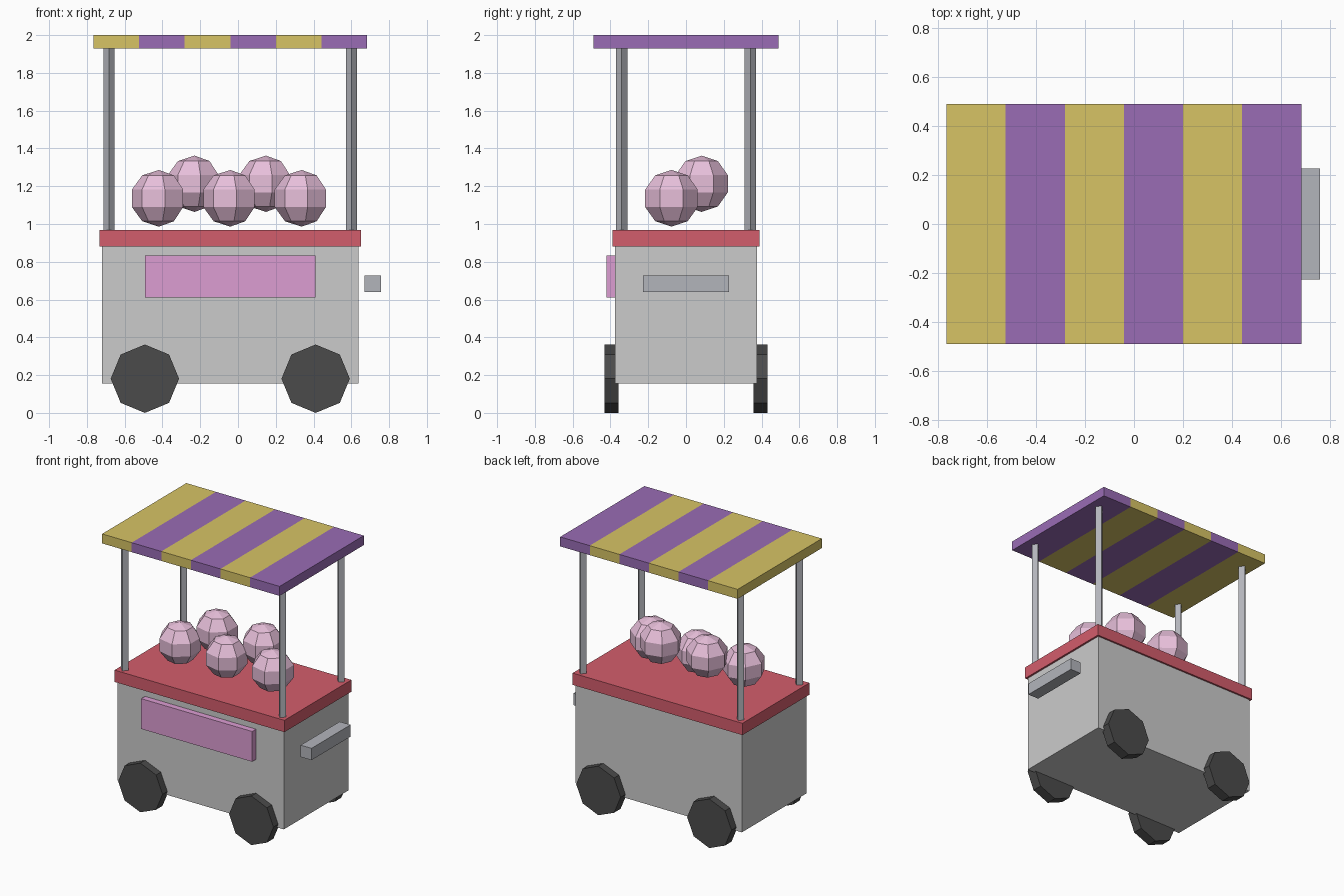
import bpy, bmesh
from math import pi, atan2
from mathutils import Matrix, Vector

if "Cube" in bpy.data.objects:
    bpy.data.objects.remove(bpy.data.objects["Cube"])


def material(name, rgb):
    m = bpy.data.materials.new(name)
    m.diffuse_color = (*rgb, 1)
    m.use_nodes = True
    m.node_tree.nodes["Principled BSDF"].inputs["Base Color"].default_value = m.diffuse_color
    return m


yellow = material("yellow", (0.68, 0.55, 0.13))
purple = material("purple", (0.32, 0.15, 0.46))
red = material("red", (0.65, 0.11, 0.15))
pink = material("pink", (0.72, 0.34, 0.65))
floss = material("floss_pink", (0.80, 0.52, 0.70))
dark = material("rubber", (0.07, 0.07, 0.07))
steel = material("steel", (0.45, 0.46, 0.50))


def finish(name, bm, loc, mat):
    bmesh.ops.recalc_face_normals(bm, faces=bm.faces)
    me = bpy.data.meshes.new(name)
    bm.to_mesh(me)
    bm.free()
    if mat:
        me.materials.append(mat)
    ob = bpy.data.objects.new(name, me)
    ob.location = loc
    bpy.context.collection.objects.link(ob)
    return ob


def box(name, lo, hi, mat=None):
    lo, hi = Vector(lo), Vector(hi)
    bm = bmesh.new()
    bmesh.ops.create_cube(bm, size=1)
    bmesh.ops.scale(bm, vec=hi - lo, verts=bm.verts)
    return finish(name, bm, (lo + hi) / 2, mat)


def cylinder(name, sides, radius, depth, loc, mat=None, along_y=False):
    bm = bmesh.new()
    rot = Matrix.Rotation(pi / 2, 4, 'X') if along_y else Matrix()
    bmesh.ops.create_cone(bm, cap_ends=True, segments=sides, radius1=radius,
                          radius2=radius, depth=depth, matrix=rot)
    return finish(name, bm, loc, mat)


def ball(name, radius, loc, mat):
    bm = bmesh.new()
    bmesh.ops.create_uvsphere(bm, u_segments=7, v_segments=5, radius=radius)
    # turn one column of corners to face -x
    v = max(bm.verts, key=lambda p: p.co.xy.length)
    turn = Matrix.Rotation(pi - atan2(v.co.y, v.co.x), 3, 'Z')
    bmesh.ops.rotate(bm, cent=(0, 0, 0), matrix=turn, verts=bm.verts)
    return finish(name, bm, loc, mat)


CX = -0.041  # middle of the cart

# Body, counter, front panel and push handle
box("cart_body", (CX - 0.678, -0.377, 0.155), (CX + 0.678, 0.377, 0.88))
box("counter", (CX - 0.692, -0.39, 0.88), (CX + 0.692, 0.39, 0.967), red)
box("front_panel", (CX - 0.452, -0.422, 0.61), (CX + 0.452, -0.375, 0.833), pink)
box("push_handle", (0.67, -0.227, 0.64), (0.758, 0.227, 0.727), steel)

# Wheels and canopy posts at the four corners
for sx in (-1, 1):
    for sy in (-1, 1):
        cylinder("wheel", 8, 0.181, 0.075, (CX + sx * 0.452, sy * 0.395, 0.181), dark, True)
        cylinder("canopy_post", 4, 0.03, 0.97, (CX + sx * 0.642, sy * 0.341, 1.448), steel)

# Striped canopy
w = 0.241
for i in range(6):
    x = CX + (i - 3) * w
    box("canopy_stripe", (x, -0.49, 1.93), (x + w, 0.49, 2.0), purple if i % 2 else yellow)

# Candy floss: three in the front row, two behind
for dx in (-0.378, 0, 0.378):
    ball("floss_front", 0.15, (CX + dx, -0.077, 1.136), floss)
for dx in (-0.189, 0.189):
    ball("floss_back", 0.149, (CX + dx, 0.083, 1.213), floss)
